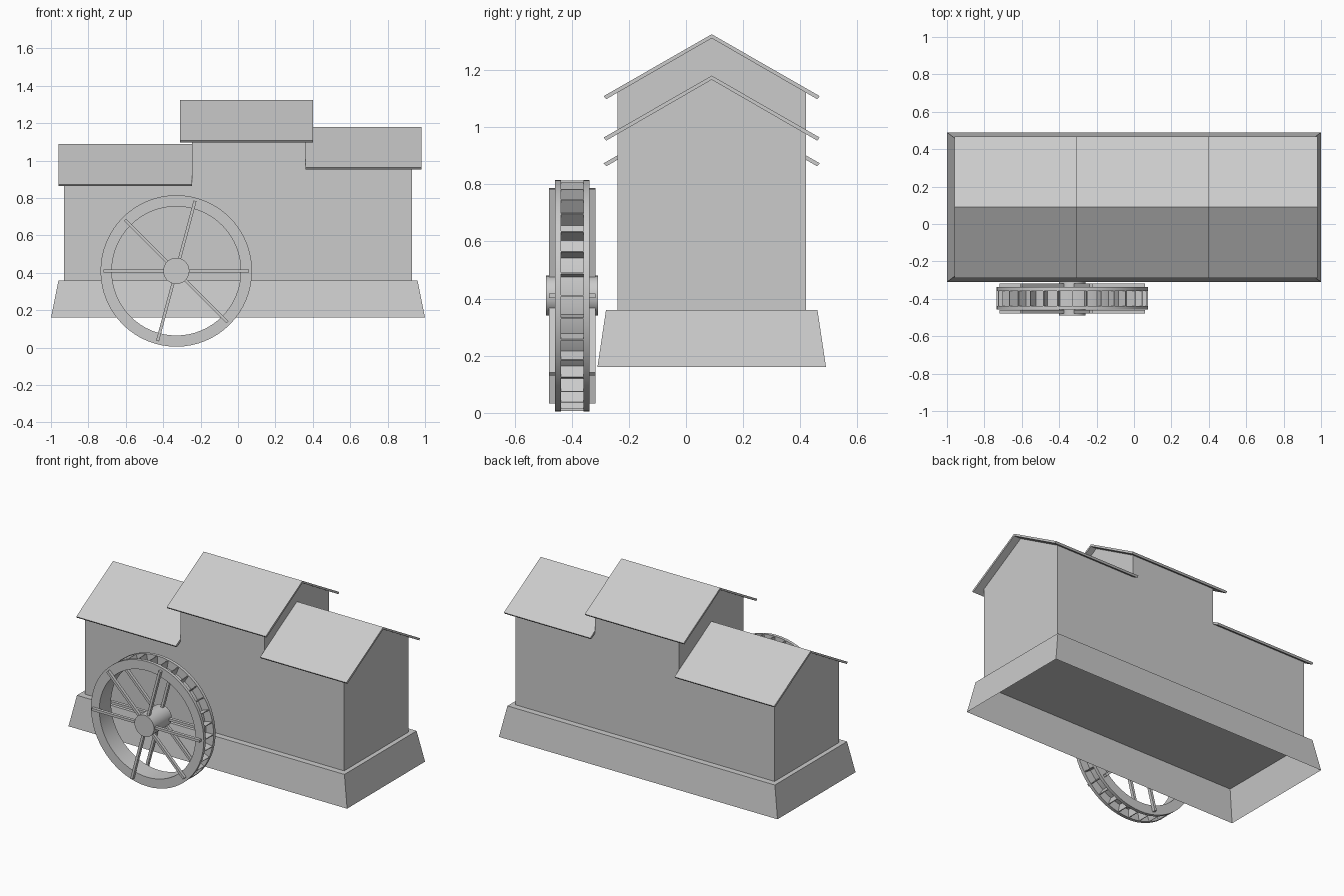
import bpy, bmesh
from math import sin, cos, pi, radians, tan
from mathutils import Matrix, Vector

if "Cube" in bpy.data.objects:
    bpy.data.objects.remove(bpy.data.objects["Cube"])

YC = 0.09                      # centre line of the building
SLOPE = tan(radians(30))


def finish(bm, name, smooth=False):
    bmesh.ops.recalc_face_normals(bm, faces=bm.faces[:])
    me = bpy.data.meshes.new(name)
    bm.to_mesh(me)
    bm.free()
    ob = bpy.data.objects.new(name, me)
    bpy.context.collection.objects.link(ob)
    if smooth:
        bpy.ops.object.select_all(action='DESELECT')
        bpy.context.view_layer.objects.active = ob
        ob.select_set(True)
        bpy.ops.object.shade_smooth_by_angle(angle=radians(30))
    return ob


def prism_x(name, profile, x0, x1):
    """Extrude a (y, z) profile along x."""
    bm = bmesh.new()
    f = bm.faces.new([bm.verts.new((x0, y, z)) for y, z in profile])
    r = bmesh.ops.extrude_face_region(bm, geom=[f], use_keep_orig=True)
    vs = [g for g in r['geom'] if isinstance(g, bmesh.types.BMVert)]
    bmesh.ops.translate(bm, vec=(x1 - x0, 0, 0), verts=vs)
    return finish(bm, name)


def lathe_y(name, profile, cx, cz, n, closed=True):
    """Spin a (radius, y) profile around a y axis."""
    bm = bmesh.new()
    rings = [[bm.verts.new((cx + r * cos(2 * pi * i / n), y, cz + r * sin(2 * pi * i / n)))
              for r, y in profile] for i in range(n)]
    m = len(profile)
    for i in range(n):
        a, b = rings[i], rings[(i + 1) % n]
        for j in range(m if closed else m - 1):
            k = (j + 1) % m
            bm.faces.new((a[j], a[k], b[k], b[j]))
    return finish(bm, name, True)


def add_box(bm, size, matrix):
    bmesh.ops.create_cube(bm, size=1, matrix=matrix @ Matrix.Diagonal((*size, 1)))


# Tapered plinth, open underneath
bm = bmesh.new()
corners = ((-1, -1), (1, -1), (1, 1), (-1, 1))
low = [bm.verts.new((sx, YC + sy * 0.40, 0.16)) for sx, sy in corners]
top = [bm.verts.new((sx * 0.96, YC + sy * 0.37, 0.36)) for sx, sy in corners]
for i in range(4):
    k = (i + 1) % 4
    bm.faces.new((low[i], low[k], top[k], top[i]))
bm.faces.new(top)
finish(bm, "plinth")

# Three gabled house sections: wall x range, roof x range, ridge height
HW, RW, T = 0.33, 0.375, 0.014
sections = {
    "left": (-0.93, -0.245, -0.96, -0.245, 1.09),
    "middle": (-0.245, 0.36, -0.31, 0.40, 1.325),
    "right": (0.36, 0.93, 0.36, 0.98, 1.18),
}
for name, (w0, w1, r0, r1, ridge) in sections.items():
    under = ridge - T
    eave = under - HW * SLOPE
    prism_x(name + "_walls", [(YC - HW, 0.36), (YC + HW, 0.36), (YC + HW, eave),
                              (YC, under), (YC - HW, eave)], w0, w1)
    drop = RW * SLOPE
    dy, dz = 0.5 * T * 0.87, T * 0.75     # eave ends cut square to the slope
    prism_x(name + "_roof", [(YC - RW - 0.003, ridge - drop), (YC, ridge),
                             (YC + RW + 0.003, ridge - drop),
                             (YC + RW - dy, ridge - drop - dz), (YC, under),
                             (YC - RW + dy, ridge - drop - dz)], r0, r1)

# Water wheel
WX, WY, WZ = -0.33, -0.398, 0.41
RI, RO = 0.345, 0.405

# Side rims
for name, y in (("front_rim", WY - 0.05), ("back_rim", WY + 0.05)):
    lathe_y(name, [(RI, y - 0.01), (RO, y - 0.01), (RO, y + 0.01), (RI, y + 0.01)], WX, WZ, 64)

# Drum behind the paddles
lathe_y("wheel_drum", [(RI, WY - 0.058), (RI + 0.006, WY - 0.058),
                       (RI + 0.006, WY + 0.058), (RI, WY + 0.058)], WX, WZ, 64)

# Radial paddles between the rims
bm = bmesh.new()
for i in range(32):
    m = (Matrix.Translation((WX, WY, WZ)) @ Matrix.Rotation(-2 * pi * i / 32, 4, 'Y')
         @ Matrix.Translation(((RI + RO) / 2, 0, 0)))
    add_box(bm, (RO - RI - 0.002, 0.082, 0.005), m)
finish(bm, "paddles")

# Spoke bars on both faces of the wheel
bm = bmesh.new()
for y in (WY - 0.071, WY + 0.071):
    for a in (0, 75, 135):
        m = Matrix.Translation((WX, y, WZ)) @ Matrix.Rotation(-radians(a), 4, 'Y')
        add_box(bm, (0.776, 0.02, 0.016), m)
finish(bm, "spokes")

# Hub
bm = bmesh.new()
bmesh.ops.create_cone(bm, cap_ends=True, segments=32, radius1=0.07, radius2=0.07, depth=0.182,
                      matrix=Matrix.Translation((WX, WY - 0.001, WZ)) @ Matrix.Rotation(pi / 2, 4, 'X'))
finish(bm, "hub", True)
